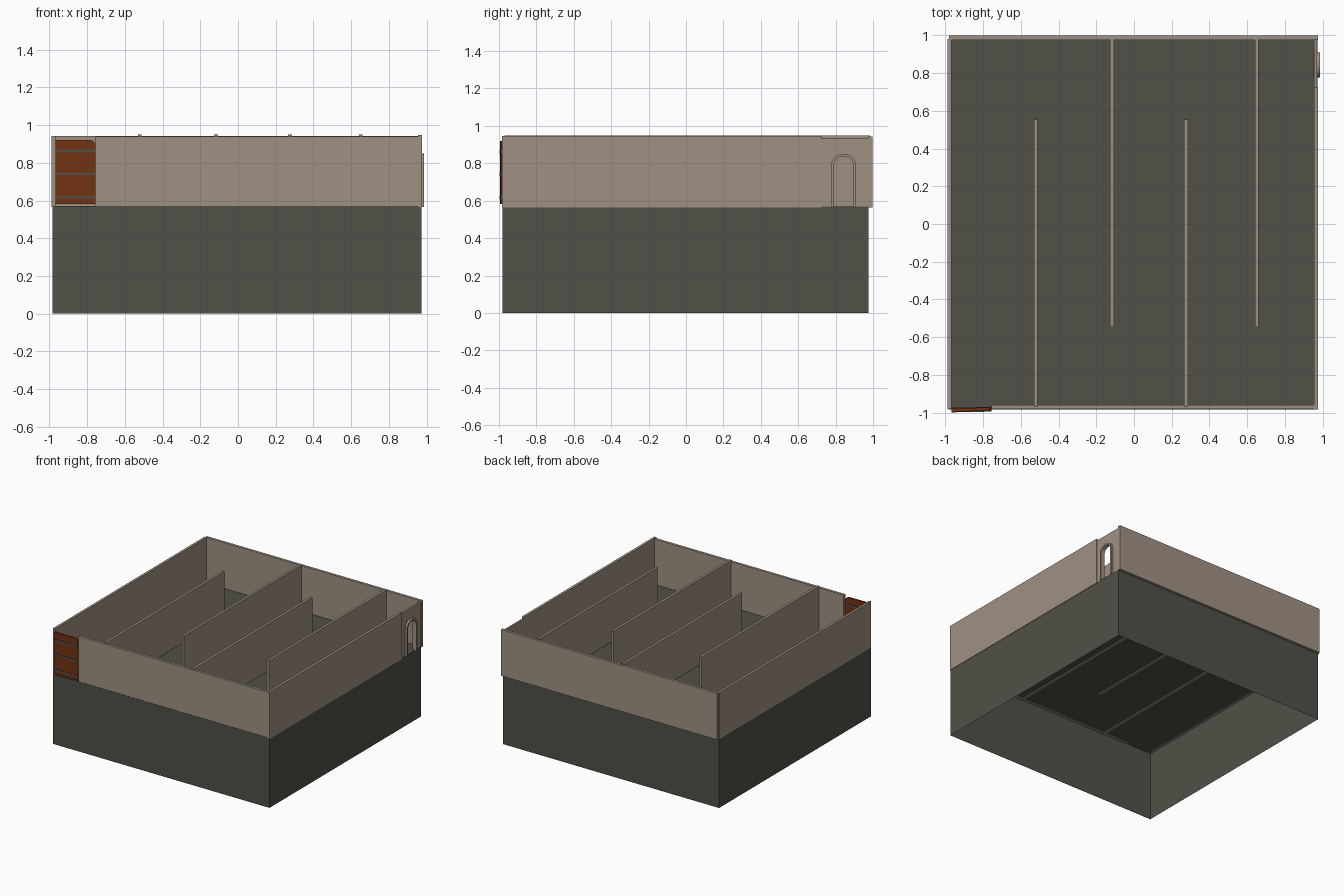
import bpy, bmesh, math
from mathutils import Vector

if "Cube" in bpy.data.objects:
    bpy.data.objects.remove(bpy.data.objects["Cube"])


def material(name, rgb):
    m = bpy.data.materials.new(name)
    m.diffuse_color = (*rgb, 1)
    m.use_nodes = True
    m.node_tree.nodes["Principled BSDF"].inputs["Base Color"].default_value = m.diffuse_color
    return m


STONE = material("pale stone", (0.35, 0.285, 0.23))
BASE = material("dark stone", (0.082, 0.081, 0.064))
WOOD = material("red brown wood", (0.17, 0.032, 0.006))
IRON = material("grey iron", (0.09, 0.078, 0.062))


def finish(name, bm, mat):
    bmesh.ops.recalc_face_normals(bm, faces=bm.faces)
    me = bpy.data.meshes.new(name)
    bm.to_mesh(me)
    bm.free()
    me.materials.append(mat)
    ob = bpy.data.objects.new(name, me)
    bpy.context.collection.objects.link(ob)
    return ob


def box(name, x, y, z, mat, open_bottom=False):
    bm = bmesh.new()
    bmesh.ops.create_cube(bm, size=1)
    for v in bm.verts:
        v.co = Vector(r[0] + (c + 0.5) * (r[1] - r[0]) for c, r in zip(v.co, (x, y, z)))
    ob = None
    if open_bottom:
        bmesh.ops.recalc_face_normals(bm, faces=bm.faces)
        low = [f for f in bm.faces if f.normal.z < -0.5]
        bmesh.ops.delete(bm, geom=low, context='FACES')
    return finish(name, bm, mat)


def prism(name, points, depth, mat):
    """Extrude a closed list of 3D points along the depth vector."""
    bm = bmesh.new()
    face = bm.faces.new([bm.verts.new(p) for p in points])
    ext = bmesh.ops.extrude_face_region(bm, geom=[face], use_keep_orig=True)
    bmesh.ops.translate(bm, vec=depth, verts=[g for g in ext["geom"] if isinstance(g, bmesh.types.BMVert)])
    bmesh.ops.triangulate(bm, faces=[f for f in bm.faces if len(f.verts) > 4])
    return finish(name, bm, mat)


LOW, TOP = 0.565, 0.943

# hollow plinth, its top is the floor
box("plinth", (-0.983, 0.972), (-0.982, 0.977), (0, 0.57), BASE, open_bottom=True)

# outer walls
box("left_wall", (-0.988, -0.968), (-0.98, 0.98), (LOW, TOP), STONE)
box("back_wall", (-0.98, 0.975), (0.976, 0.998), (LOW, TOP), STONE)
box("front_wall", (-0.755, 0.96), (-0.98, -0.958), (LOW, 0.94), STONE)
box("right_wall", (0.954, 0.975), (-0.984, 0.725), (LOW, 0.946), STONE)

# maze partitions, alternating from front and back
for i, x in enumerate((-0.52, -0.117, 0.275, 0.65)):
    span = (-0.97, 0.555) if i % 2 == 0 else (-0.545, 0.985)
    box(f"partition_{i + 1}", (x - 0.01, x + 0.01), span, (LOW, 0.95), STONE)


# arched doorway in the right wall
def arch(x, half, top):
    pts = [(x, 0.8425 - half, LOW)]
    for k in range(13):
        a = math.pi * (1 - k / 12)
        pts.append((x, 0.8425 + half * math.cos(a), 0.79 + (top - 0.79) * math.sin(a)))
    return pts + [(x, 0.8425 + half, LOW)]


x = 0.954
prism("doorway_wall", [(x, 0.72, LOW), (x, 0.72, 0.933), (x, 0.98, 0.933), (x, 0.98, LOW)]
      + arch(x, 0.058, 0.842)[::-1], (0.015, 0, 0), STONE)
x = 0.951
prism("doorway_frame", arch(x, 0.067, 0.85) + arch(x, 0.053, 0.836)[::-1], (0.034, 0, 0), STONE)

# wooden door with one rounded top corner, slightly ajar
TILT = -0.018
r = 0.03
outline = [(-0.967, -0.992, 0.582), (-0.967, -0.992, 0.92)]
outline += [(-0.755 - r + r * math.sin(k * math.pi / 12), -0.992, 0.92 - r + r * math.cos(k * math.pi / 12))
            for k in range(7)]
outline += [(-0.755, -0.992, 0.582)]
door_parts = [prism("door", outline, (0, 0.018, 0), WOOD)]
for i, z in enumerate((0.617, 0.742, 0.862)):
    door_parts.append(box(f"door_strap_{i + 1}", (-0.968, -0.754), (-0.996, -0.970),
                          (z - 0.007, z + 0.007), IRON))
for ob in door_parts:
    for v in ob.data.vertices:
        v.co.y -= (v.co.x + 0.86) * TILT
